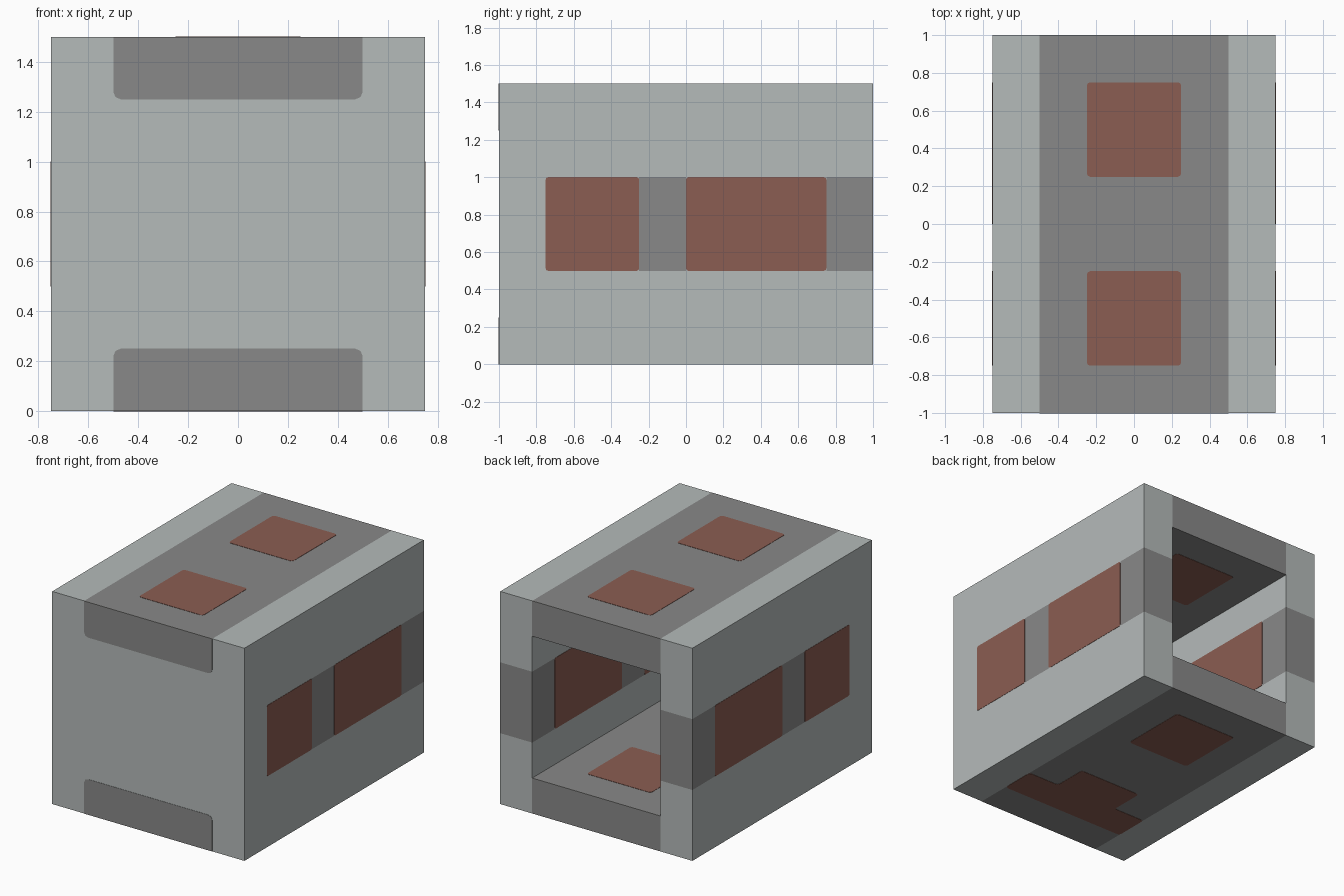
import bpy
import bmesh
from mathutils import Vector

if "Cube" in bpy.data.objects:
    bpy.data.objects.remove(bpy.data.objects["Cube"], do_unlink=True)

THICK = 0.002          # thickness of the painted plates
W, L, H = 0.75, 1.0, 1.5   # half width, half length, height
WALL = 0.25


def make_material(name, rgb):
    mat = bpy.data.materials.new(name)
    mat.use_nodes = True
    color = (*rgb, 1.0)
    mat.diffuse_color = color
    bsdf = mat.node_tree.nodes["Principled BSDF"]
    bsdf.inputs["Base Color"].default_value = color
    bsdf.inputs["Roughness"].default_value = 0.8
    return mat


light = make_material("pale grey", (0.46, 0.495, 0.49))
dark = make_material("mid grey", (0.25, 0.25, 0.248))
red = make_material("brick red", (0.26, 0.11, 0.085))


def finish(name, bm, mats):
    bmesh.ops.recalc_face_normals(bm, faces=bm.faces)
    mesh = bpy.data.meshes.new(name)
    bm.to_mesh(mesh)
    bm.free()
    for mat in mats:
        mesh.materials.append(mat)
    obj = bpy.data.objects.new(name, mesh)
    bpy.context.collection.objects.link(obj)
    return obj


def cut(bm, axis, value):
    point, normal = Vector(), Vector()
    point[axis], normal[axis] = value, 1
    geom = bm.verts[:] + bm.edges[:] + bm.faces[:]
    bmesh.ops.bisect_plane(bm, geom=geom, dist=1e-5, plane_co=point, plane_no=normal)


# Casing: a thick-walled box, open at the back
def build_casing():
    bm = bmesh.new()
    bmesh.ops.create_cube(bm, size=1)
    for v in bm.verts:
        v.co = Vector((v.co.x * 2 * W, v.co.y * 2 * L, (v.co.z + 0.5) * H))
    for axis, value in ((0, -W + WALL), (0, W - WALL), (2, WALL), (2, H - WALL)):
        cut(bm, axis, value)
    centre = Vector((0, L, H / 2))
    mouth = min(bm.faces, key=lambda f: (f.calc_center_median() - centre).length)
    hollow = bmesh.ops.extrude_discrete_faces(bm, faces=[mouth])["faces"][0]
    bmesh.ops.translate(bm, verts=hollow.verts, vec=(0, WALL - 2 * L, 0))
    # Cut lines for the grey bands
    for axis, value in ((1, -0.25), (1, 0), (1, 0.75), (2, 0.5), (2, 1)):
        cut(bm, axis, value)
    for f in bm.faces:
        x, y, z = f.calc_center_median()
        in_slab = abs(x) < 0.49 and (z < WALL + 0.01 or z > H - WALL - 0.01)
        in_band = abs(x) > 0.49 and 0.5 < z < 1 and (-0.25 < y < 0 or y > 0.75)
        f.material_index = int((in_slab and y > -0.99) or in_band)
    finish("casing", bm, [light, dark])


# Thin plate with clipped corners, lying on a wall at a level along an axis
def plate(name, points, axis, level, side, mat, radius, keep=()):
    bm = bmesh.new()
    verts = []
    for p in points:
        co = list(p)
        co.insert(axis, level)
        verts.append(bm.verts.new(co))
    bm.faces.new(verts)
    corners = [v for v in verts if round(v.co.z, 3) not in keep]
    bmesh.ops.bevel(bm, geom=corners, offset=radius, segments=2,
                    profile=0.5, affect='VERTICES')
    out = bmesh.ops.extrude_face_region(bm, geom=bm.faces[:], use_keep_orig=True)
    move = Vector()
    move[axis] = side * THICK
    moved = [g for g in out["geom"] if isinstance(g, bmesh.types.BMVert)]
    bmesh.ops.translate(bm, verts=moved, vec=move)
    finish(name, bm, [mat])


def rect(a0, a1, b0, b1):
    return [(a0, b0), (a1, b0), (a1, b1), (a0, b1)]


build_casing()

# Red panels on both faces of the side walls
for s, label in ((1, "left"), (-1, "right")):
    for level, face, depth in ((W, s, "outer"), (W - WALL, -s, "inner")):
        for y0, y1, place in ((-0.75, -0.25, "front"), (0, 0.75, "rear")):
            plate(f"{label}_{depth}_{place}_panel", rect(y0, y1, 0.5, 1),
                  0, s * level, face, red, 0.012)

# Red panels on both faces of the roof and floor
square = rect(-0.25, 0.25, -0.75, -0.25)
tee = [(-0.5, -0.75), (0.5, -0.75), (0.5, -0.5), (0.25, -0.5),
       (0.25, -0.25), (-0.25, -0.25), (-0.25, -0.5), (-0.5, -0.5)]
for label, level, face, front_shape in (
        ("roof_outer", H, 1, square), ("roof_inner", H - WALL, -1, square),
        ("floor_inner", WALL, 1, tee), ("floor_outer", 0, -1, tee)):
    plate(label + "_front_panel", front_shape, 2, level, face, red, 0.018)
    plate(label + "_rear_panel", rect(-0.25, 0.25, 0.25, 0.75),
          2, level, face, red, 0.018)

# Grey tabs on the front, square along the outer edge
for label, z0, z1 in (("lower", 0, WALL), ("upper", H - WALL, H)):
    plate(f"front_{label}_tab", rect(-0.5, 0.5, z0, z1), 1, -L, -1,
          dark, 0.03, keep=(0, H))
